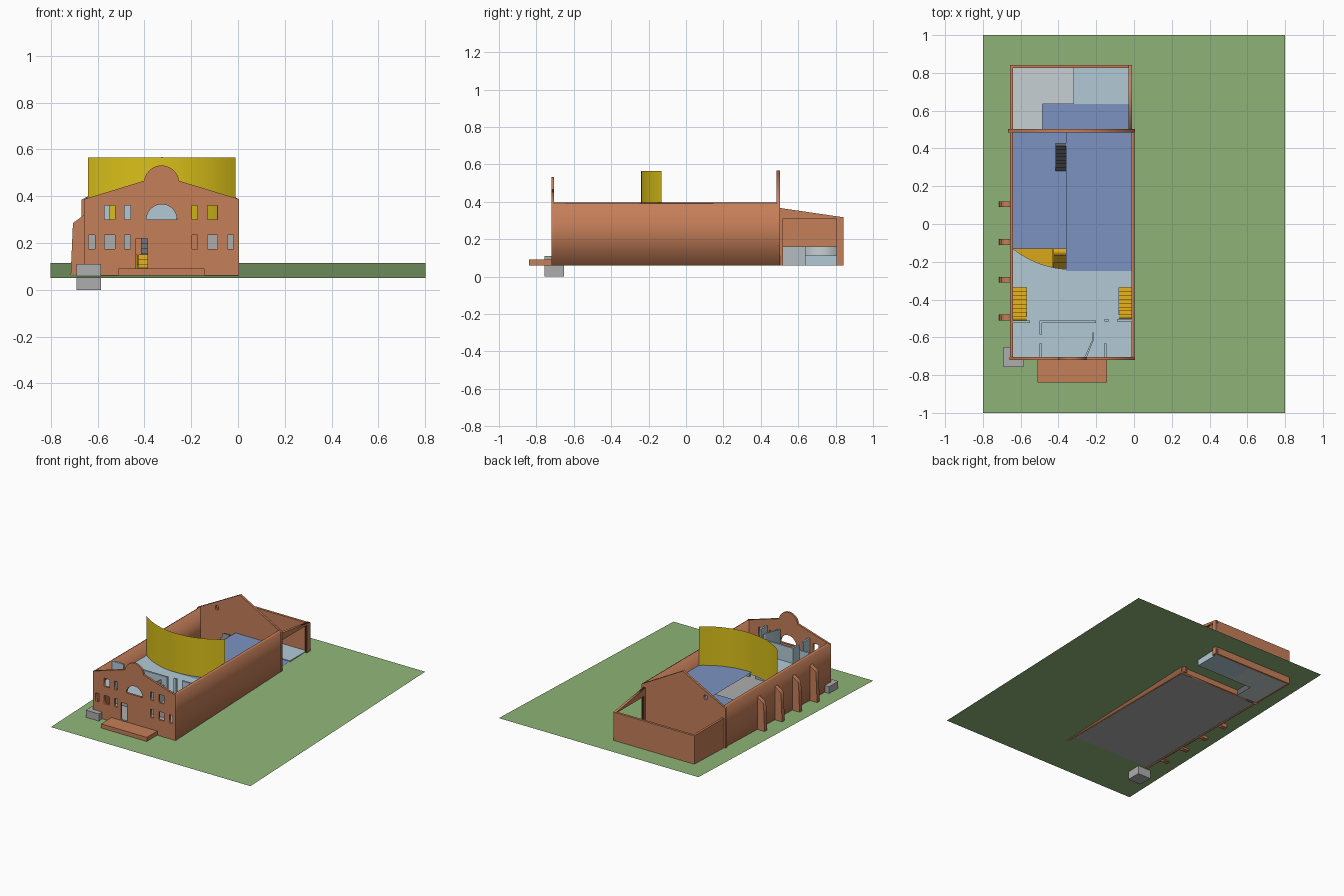
import bpy, math
from mathutils import Matrix

if "Cube" in bpy.data.objects:
    bpy.data.objects.remove(bpy.data.objects["Cube"])


def mat(name, rgb):
    m = bpy.data.materials.new(name)
    m.diffuse_color = (*rgb, 1)
    m.use_nodes = True
    m.node_tree.nodes["Principled BSDF"].inputs["Base Color"].default_value = m.diffuse_color
    return m


BRICK = mat("brick", (0.56, 0.21, 0.10))
GREEN = mat("grass", (0.28, 0.47, 0.19))
GOLD = mat("gold", (0.70, 0.39, 0.01))
YELLOW = mat("yellow", (0.70, 0.53, 0.01))
BLUE = mat("blue", (0.20, 0.29, 0.53))
PALE = mat("pale_blue", (0.45, 0.59, 0.67))
PALE_GREY = mat("pale_grey", (0.57, 0.63, 0.66))
GREY = mat("grey", (0.42, 0.42, 0.42))
DARK = mat("dark_grey", (0.15, 0.15, 0.16))

# local curve plane (a, b) -> world plane, by extrusion axis
AXES = {"x": Matrix(((0, 0, 1, 0), (1, 0, 0, 0), (0, 1, 0, 0), (0, 0, 0, 1))),
        "y": Matrix(((1, 0, 0, 0), (0, 0, -1, 0), (0, 1, 0, 0), (0, 0, 0, 1))),
        "z": Matrix.Identity(4)}


def add(name, me, m):
    ob = bpy.data.objects.new(name, me)
    bpy.context.collection.objects.link(ob)
    if m:
        me.materials.clear()
        me.materials.append(m)
    return ob


def mesh(name, verts, faces, m):
    me = bpy.data.meshes.new(name)
    me.from_pydata(verts, [], faces)
    return add(name, me, m)


def prism(name, loops, axis, lo, hi, m):
    """Extrude an outline (first loop) with holes (other loops) along an axis."""
    cu = bpy.data.curves.new(name, "CURVE")
    cu.dimensions = "2D"
    cu.fill_mode = "BOTH"
    cu.extrude = (hi - lo) / 2
    for loop in loops:
        s = cu.splines.new("POLY")
        s.points.add(len(loop) - 1)
        for p, (a, b) in zip(s.points, loop):
            p.co = (a, b, 0, 1)
        s.use_cyclic_u = True
    tmp = bpy.data.objects.new(name + "_tmp", cu)
    bpy.context.collection.objects.link(tmp)
    bpy.context.view_layer.update()
    me = bpy.data.meshes.new_from_object(tmp.evaluated_get(bpy.context.evaluated_depsgraph_get()))
    bpy.data.objects.remove(tmp)
    mid = (lo + hi) / 2
    shift = Matrix.Translation([mid if axis == a else 0 for a in "xyz"])
    me.transform(shift @ AXES[axis])
    return add(name, me, m)


def rect(a0, a1, b0, b1):
    return [(a0, b0), (a1, b0), (a1, b1), (a0, b1)]


def box(name, x0, x1, y0, y1, z0, z1, m):
    v = [(x, y, z) for z in (z0, z1) for x, y in rect(x0, x1, y0, y1)]
    f = [(3, 2, 1, 0), (4, 5, 6, 7)] + [(i, (i + 1) % 4, (i + 1) % 4 + 4, i + 4) for i in range(4)]
    return mesh(name, v, f, m)


def plane(name, x0, x1, y0, y1, z0, z1, m):
    return mesh(name, [(x0, y0, z0), (x1, y0, z0), (x1, y1, z1), (x0, y1, z1)], [(0, 1, 2, 3)], m)


def arc(cx, cy, r, a0, a1, n):
    return [(cx + r * math.cos(a0 + (a1 - a0) * i / n),
             cy + r * math.sin(a0 + (a1 - a0) * i / n)) for i in range(n + 1)]


def stairs(name, x0, x1, y0, y1, z0, z1, n, m):
    """Solid flight rising from y0 to y1."""
    pts = [(y1, z0), (y0, z0)]
    for i in range(n):
        z = z0 + (z1 - z0) * (i + 1) / n
        pts += [(y0 + (y1 - y0) * i / n, z), (y0 + (y1 - y0) * (i + 1) / n, z)]
    return prism(name, [pts], "x", x0, x1, m)


# sloping ground
plane("ground", -0.8, 0.8, -1, 1, 0.05, 0.115, GREEN)

# front facade with windows, door and half-round window
outline = ([(-0.658, 0.06), (0.005, 0.06), (0.005, 0.387), (-0.25, 0.465)]
           + arc(-0.3265, 0.456, 0.075, 0.1, math.pi - 0.1, 20)
           + [(-0.403, 0.465), (-0.658, 0.387)])
holes = [rect(-0.435, -0.387, 0.08, 0.22), arc(-0.326, 0.30, 0.065, 0, math.pi, 18)]
for x0, x1 in ((-0.638, -0.61), (-0.57, -0.525), (-0.485, -0.46),
               (-0.197, -0.173), (-0.131, -0.088), (-0.045, -0.02)):
    holes.append(rect(x0, x1, 0.175, 0.235))
    if -0.6 < x0 < -0.1:
        holes.append(rect(x0, x1, 0.30, 0.36))
prism("front_facade", [outline] + holes, "y", -0.72, -0.705, BRICK)

# side walls with sloped tops
side = [(-0.012, 0.06), (0.003, 0.06), (0.003, 0.387), (-0.012, 0.395)]
prism("right_wall", [side], "y", -0.705, 0.485, BRICK)
prism("left_wall", [[(-0.653 - x, z) for x, z in side]], "y", -0.705, 0.485, BRICK)

# rear gable wall with a small window
prism("rear_gable", [[(-0.668, 0.06), (0.005, 0.06), (0.005, 0.385), (-0.325, 0.567), (-0.668, 0.385)],
                     rect(-0.52, -0.495, 0.41, 0.44)], "y", 0.485, 0.502, BRICK)

# buttresses
for i, y in enumerate((0.105, -0.095, -0.295, -0.495)):
    prism(f"buttress_{i + 1}", [[(-0.655, 0.06), (-0.715, 0.06), (-0.705, 0.285), (-0.655, 0.322)]],
          "y", y - 0.015, y + 0.015, BRICK)

# porch slab and corner block
box("porch", -0.51, -0.143, -0.84, -0.72, 0.06, 0.09, BRICK)
box("corner_block", -0.69, -0.585, -0.757, -0.652, 0.0, 0.11, GREY)

# rear annex
box("annex_back_wall", -0.656, -0.01, 0.825, 0.842, 0.06, 0.315, BRICK)
box("annex_left_wall", -0.656, -0.64, 0.50, 0.826, 0.06, 0.315, BRICK)
prism("annex_right_frame", [[(0.50, 0.06), (0.518, 0.06), (0.518, 0.31), (0.805, 0.31), (0.805, 0.06),
                             (0.842, 0.06), (0.842, 0.317), (0.50, 0.367)]], "x", -0.028, -0.01, BRICK)
box("annex_low_platform", -0.318, -0.028, 0.635, 0.826, 0.06, 0.112, PALE)
prism("annex_high_platform", [[(-0.64, 0.502), (-0.485, 0.502), (-0.485, 0.635), (-0.318, 0.635),
                               (-0.318, 0.826), (-0.64, 0.826)]], "z", 0.06, 0.16, PALE_GREY)
plane("annex_floor", -0.485, -0.028, 0.502, 0.635, 0.107, 0.107, BLUE)

# main floors
box("foyer_floor", -0.641, -0.012, -0.705, -0.13, 0.062, 0.09, GREY)
box("hall_floor_base", -0.641, -0.012, -0.13, 0.485, 0.06, 0.108, GREY)
plane("hall_floor", -0.641, -0.012, -0.13, 0.485, 0.11, 0.11, BLUE)
plane("mezzanine", -0.36, -0.012, -0.25, 0.485, 0.283, 0.283, BLUE)

# curved yellow screen
R, CY, HALF = 0.506, 0.266, 0.672
curve = arc(-0.3265, CY, R, -math.pi / 2 - HALF, -math.pi / 2 + HALF, 24)
n = len(curve)
screen = mesh("curved_screen", [(x, y, z) for z in (0.27, 0.565) for x, y in curve],
              [(i, i + 1, i + 1 + n, i + n) for i in range(n - 1)], YELLOW)
for p in screen.data.polygons:
    p.use_smooth = True

# gallery floor with a stair notch on each side
gallery = ([(-0.641, -0.705), (-0.012, -0.705), (-0.012, -0.50), (-0.08, -0.50), (-0.08, -0.335),
            (-0.012, -0.335)] + curve[::-1]
           + [(-0.641, -0.335), (-0.57, -0.335), (-0.57, -0.51), (-0.641, -0.51)])
prism("gallery_floor", [gallery], "z", 0.265, 0.28, PALE)

# stage apron and steps
apron = [(x, y) for x, y in curve if x < -0.43]
prism("stage_apron", [apron + [(-0.43, -0.225), (-0.43, -0.13)]], "z", 0.09, 0.15, GOLD)
stairs("stage_steps", -0.425, -0.36, -0.24, -0.13, 0.09, 0.15, 3, GOLD)

# gallery stairs and rear steps
stairs("left_stairs", -0.641, -0.57, -0.335, -0.51, 0.09, 0.275, 8, GOLD)
stairs("right_stairs", -0.08, -0.012, -0.335, -0.50, 0.09, 0.275, 8, GOLD)
stairs("mezzanine_steps", -0.415, -0.36, 0.28, 0.43, 0.11, 0.29, 8, DARK)

# upper partitions
for i, (x0, x1, y0, y1) in enumerate((
        (-0.641, -0.55, -0.525, -0.512), (-0.50, -0.20, -0.525, -0.512), (-0.50, -0.487, -0.585, -0.525),
        (-0.50, -0.487, -0.705, -0.632), (-0.158, -0.146, -0.705, -0.632),
        (-0.155, -0.135, -0.515, -0.502), (-0.09, -0.012, -0.515, -0.502))):
    box(f"upper_partition_{i + 1}", x0, x1, y0, y1, 0.28, 0.39, PALE)
prism("angled_partition", [[(-0.262, -0.705), (-0.25, -0.705), (-0.212, -0.61), (-0.212, -0.575),
                            (-0.22, -0.575), (-0.22, -0.61)]], "z", 0.28, 0.39, PALE)

# lower partitions
for i, (x0, x1) in enumerate(((-0.641, -0.45), (-0.37, -0.20), (-0.15, -0.012))):
    box(f"lower_partition_{i + 1}", x0, x1, -0.525, -0.512, 0.09, 0.265, GREY)
